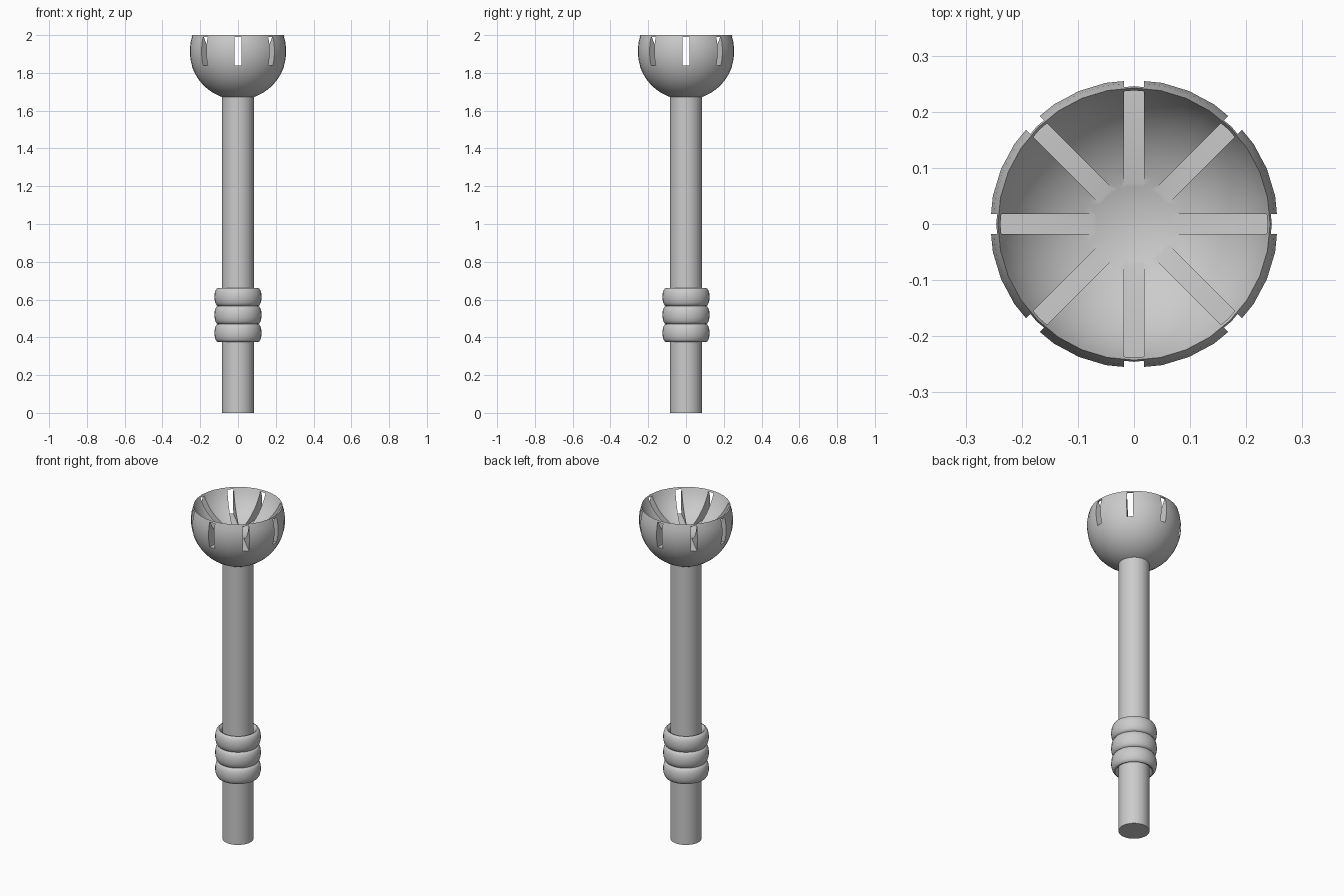
import bpy, bmesh, math
from math import sin, cos, pi

cube = bpy.data.objects.get("Cube")
if cube:
    bpy.data.objects.remove(cube, do_unlink=True)

grey = bpy.data.materials.new("light_grey")
grey.use_nodes = True
colour = (0.6, 0.6, 0.6, 1)
grey.diffuse_color = colour
grey.node_tree.nodes["Principled BSDF"].inputs["Base Color"].default_value = colour

SIDES = 32


def finish(name, bm):
    bmesh.ops.recalc_face_normals(bm, faces=bm.faces)
    mesh = bpy.data.meshes.new(name)
    bm.to_mesh(mesh)
    bm.free()
    mesh.materials.append(grey)
    obj = bpy.data.objects.new(name, mesh)
    bpy.context.collection.objects.link(obj)
    return obj


def smooth(obj):
    bpy.ops.object.select_all(action="DESELECT")
    obj.select_set(True)
    bpy.context.view_layer.objects.active = obj
    bpy.ops.object.shade_smooth_by_angle(angle=math.radians(35))


def lathe(name, profile, closed=False):
    """Spin (radius, height) points about the z axis."""
    bm = bmesh.new()
    verts = [bm.verts.new((r, 0, z)) for r, z in profile]
    pairs = list(zip(verts, verts[1:]))
    if closed:
        pairs.append((verts[-1], verts[0]))
    edges = [bm.edges.new(p) for p in pairs]
    bmesh.ops.spin(bm, geom=verts + edges, axis=(0, 0, 1), cent=(0, 0, 0),
                   angle=2 * pi, steps=SIDES)
    bmesh.ops.remove_doubles(bm, verts=bm.verts, dist=1e-5)
    return finish(name, bm)


# Straight stem
stem = lathe("stem", [(0, 0), (0.085, 0), (0.085, 1.69), (0, 1.69)])
smooth(stem)

# Three rounded grip rings
for i in range(3):
    z = 0.423 + 0.0955 * i
    ring = lathe(f"grip_ring_{i + 1}",
                 [(0.105 + 0.02 * cos(a), z + 0.048 * sin(a))
                  for a in (2 * pi * k / 16 for k in range(16))], closed=True)
    smooth(ring)

# Bowl: a ball hollowed by an equal ball raised so they meet at the rim
R, RISE, STEPS = 0.257, 0.085, 14
rim = pi / 2 + math.asin(RISE / R)
inner_rim = pi / 2 - math.asin(RISE / R)
outer = [(R * sin(rim * k / STEPS), 2 - RISE - R * cos(rim * k / STEPS))
         for k in range(STEPS + 1)]
inner = [(R * sin(inner_rim * k / STEPS), 2 + RISE - R * cos(inner_rim * k / STEPS))
         for k in range(STEPS)]
bowl = lathe("bowl", outer + inner[::-1])

# Four crossing bars cut eight slots and the grooves on the bowl floor
for i in range(4):
    bm = bmesh.new()
    bmesh.ops.create_cube(bm, size=1)
    bmesh.ops.scale(bm, vec=(0.7, 0.035, 0.15), verts=bm.verts)
    cutter = finish(f"slot_cutter_{i + 1}", bm)
    cutter.location.z = 1.914
    cutter.rotation_euler.z = i * pi / 4
    cutter.hide_render = True
    cutter.hide_set(True)
    cut = bowl.modifiers.new(f"slots_{i + 1}", "BOOLEAN")
    cut.operation = "DIFFERENCE"
    cut.solver = "EXACT"
    cut.object = cutter

# Bake the cuts, then remove the cutters
bpy.context.view_layer.update()
graph = bpy.context.evaluated_depsgraph_get()
bowl_mesh = bpy.data.meshes.new_from_object(bowl.evaluated_get(graph))
bowl.modifiers.clear()
bowl.data = bowl_mesh
for obj in [o for o in bpy.data.objects if o.name.startswith("slot_cutter")]:
    bpy.data.objects.remove(obj, do_unlink=True)
smooth(bowl)
